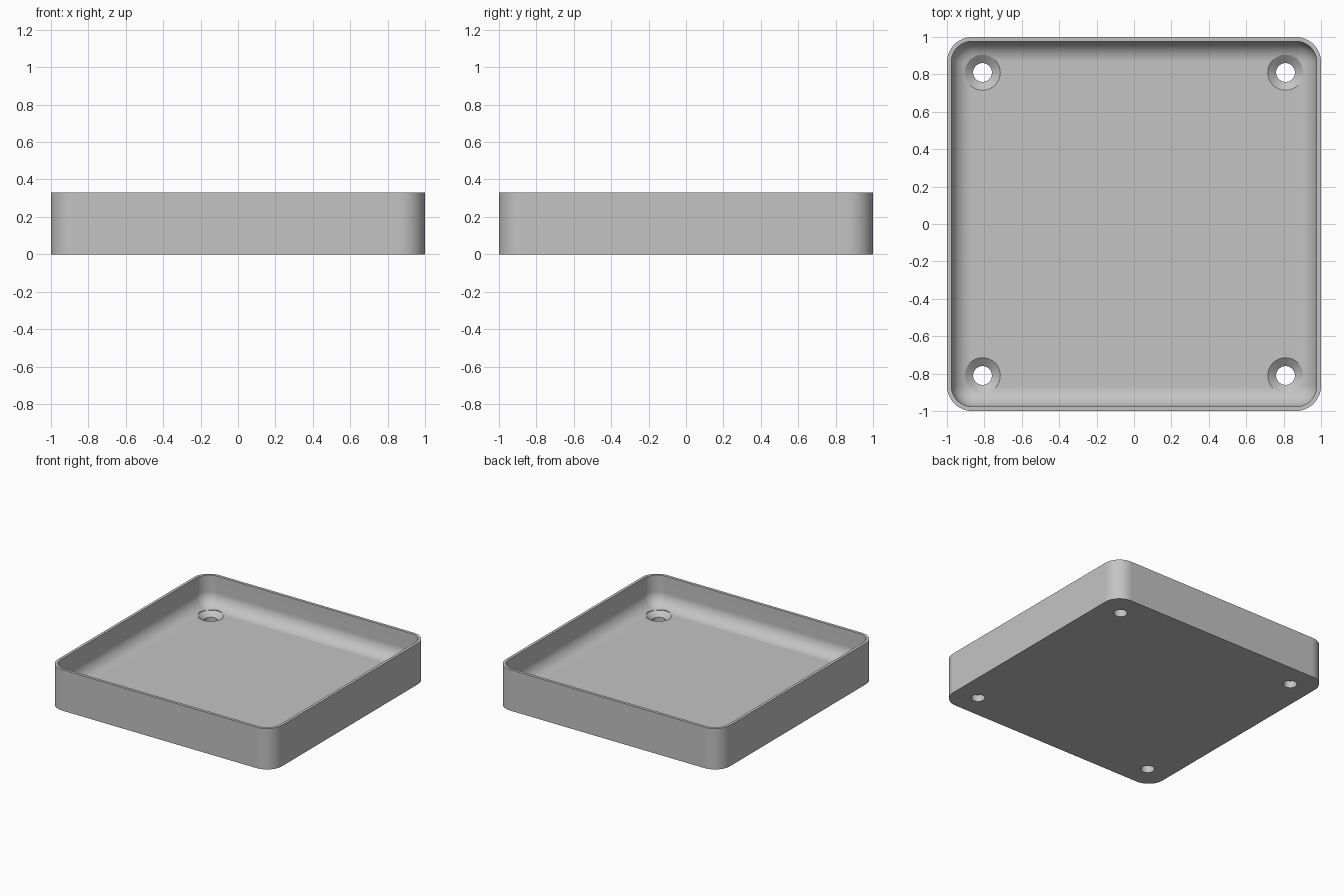
import bpy, bmesh
from math import sin, cos, pi, radians

cube = bpy.data.objects.get("Cube")
if cube:
    bpy.data.objects.remove(cube, do_unlink=True)

HEIGHT, FLOOR, WALL = 0.33, 0.09, 0.023
CORNER, FILLET = 0.135, 0.107
HOLE_POS, HOLE_R, SINK_R, SINK_DEPTH = 0.81, 0.05, 0.095, 0.035

grey = bpy.data.materials.new("plain grey")
grey.use_nodes = True
colour = (0.55, 0.55, 0.55, 1)
grey.diffuse_color = colour
grey.node_tree.nodes["Principled BSDF"].inputs["Base Color"].default_value = colour


def rounded_square(inset, z, steps=12):
    """Points of a square outline with rounded corners."""
    r = CORNER - inset
    c = 1 - CORNER
    points = []
    for q, (sx, sy) in enumerate([(1, 1), (-1, 1), (-1, -1), (1, -1)]):
        for i in range(steps + 1):
            a = (q + i / steps) * pi / 2
            points.append((sx * c + r * cos(a), sy * c + r * sin(a), z))
    return points


def circle(cx, cy, r, z, steps=48):
    return [(cx + r * cos(2 * pi * i / steps), cy + r * sin(2 * pi * i / steps), z)
            for i in range(steps)]


def loft(bm, outlines):
    """Closed solid through a stack of matching outlines."""
    rings = [[bm.verts.new(p) for p in pts] for pts in outlines]
    n = len(rings[0])
    for low, high in zip(rings, rings[1:]):
        for i in range(n):
            j = (i + 1) % n
            bm.faces.new((low[i], low[j], high[j], high[i]))
    bm.faces.new(rings[0][::-1])
    bm.faces.new(rings[-1])


def make_object(name, bm):
    bmesh.ops.recalc_face_normals(bm, faces=bm.faces)
    mesh = bpy.data.meshes.new(name)
    bm.to_mesh(mesh)
    bm.free()
    mesh.materials.append(grey)
    obj = bpy.data.objects.new(name, mesh)
    bpy.context.collection.objects.link(obj)
    return obj


# Tray shell: outer wall, rim, inner wall, rounded fillet and floor
profile = [(0, 0), (0, HEIGHT), (WALL, HEIGHT)]
for k in range(13):
    a = k / 12 * pi / 2
    profile.append((WALL + FILLET * (1 - cos(a)), FLOOR + FILLET * (1 - sin(a))))
bm = bmesh.new()
loft(bm, [rounded_square(inset, z) for inset, z in profile])
tray = make_object("tray", bm)

# Countersunk screw holes in the four corners
bm = bmesh.new()
for sx in (-1, 1):
    for sy in (-1, 1):
        x, y = sx * HOLE_POS, sy * HOLE_POS
        loft(bm, [circle(x, y, r, z) for r, z in (
            (HOLE_R, -0.1), (HOLE_R, FLOOR - SINK_DEPTH),
            (SINK_R, FLOOR), (SINK_R, HEIGHT))])
cutter = make_object("screw_hole_cutter", bm)
cutter.hide_render = True

cut = tray.modifiers.new("screw holes", 'BOOLEAN')
cut.operation = 'DIFFERENCE'
cut.solver = 'EXACT'
cut.object = cutter

bpy.ops.object.select_all(action='DESELECT')
tray.select_set(True)
bpy.context.view_layer.objects.active = tray
bpy.ops.object.modifier_apply(modifier=cut.name)
bpy.data.objects.remove(cutter, do_unlink=True)

# Smooth curves, sharp edges, even shading on the large flats
bpy.ops.object.shade_smooth_by_angle(angle=radians(25))
even = tray.modifiers.new("even shading", 'WEIGHTED_NORMAL')
even.keep_sharp = True
